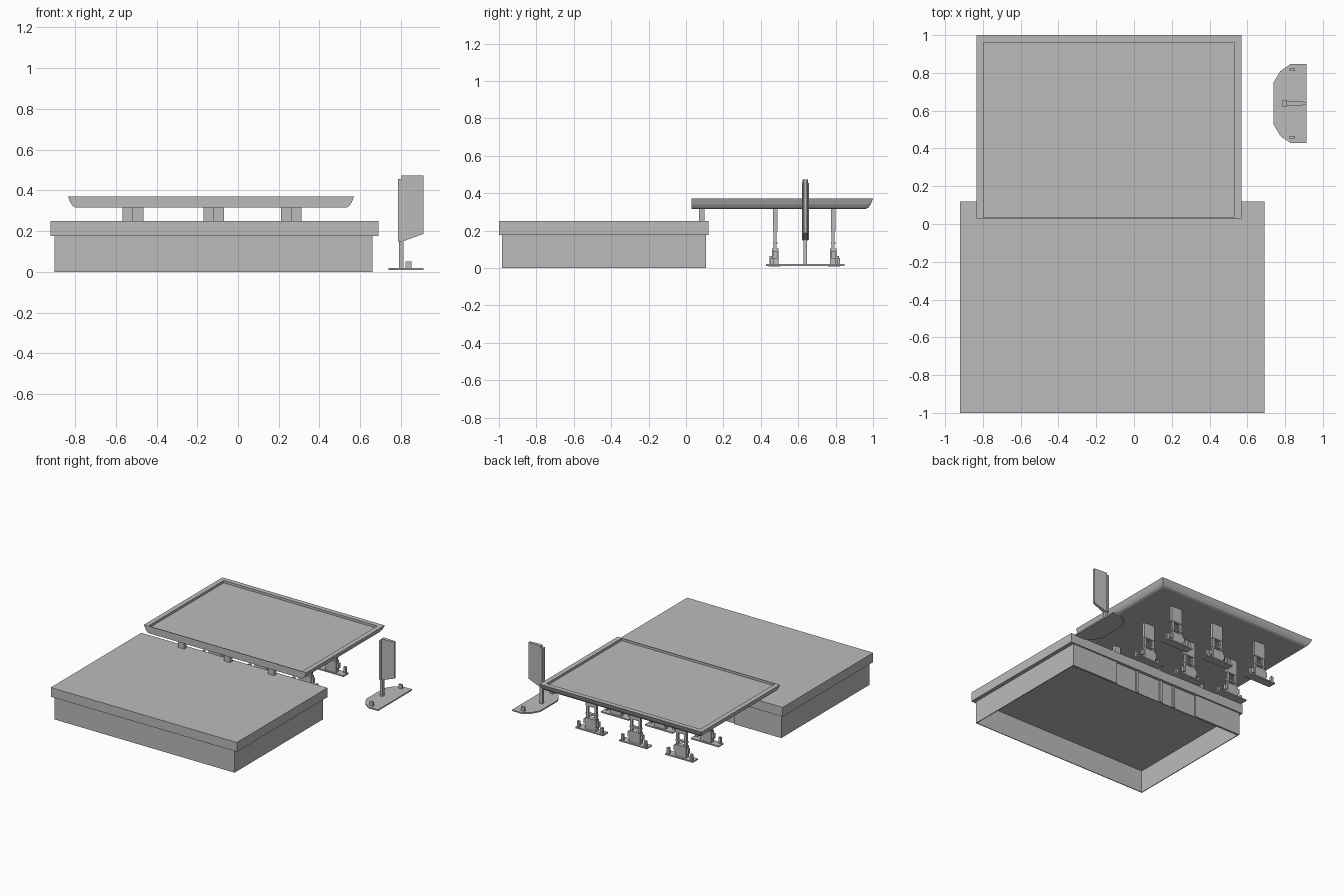
import bpy, bmesh

if "Cube" in bpy.data.objects:
    bpy.data.objects.remove(bpy.data.objects["Cube"])

grey = bpy.data.materials.new("plain_grey")
grey.diffuse_color = (0.5, 0.5, 0.5, 1)
grey.use_nodes = True
grey.node_tree.nodes["Principled BSDF"].inputs["Base Color"].default_value = grey.diffuse_color


def finish(name, bm):
    bmesh.ops.recalc_face_normals(bm, faces=bm.faces)
    me = bpy.data.meshes.new(name)
    bm.to_mesh(me)
    bm.free()
    me.materials.append(grey)
    ob = bpy.data.objects.new(name, me)
    bpy.context.collection.objects.link(ob)
    return ob


def box(name, x0, x1, y0, y1, z0, z1):
    bm = bmesh.new()
    bmesh.ops.create_cube(bm, size=1)
    for v in bm.verts:
        v.co = ((x0 + x1) / 2 + v.co.x * (x1 - x0),
                (y0 + y1) / 2 + v.co.y * (y1 - y0),
                (z0 + z1) / 2 + v.co.z * (z1 - z0))
    return finish(name, bm)


def loft(name, rings):
    """Skin a list of equal-length closed rings and cap both ends."""
    bm = bmesh.new()
    loops = [[bm.verts.new(p) for p in ring] for ring in rings]
    for a, b in zip(loops, loops[1:]):
        for i in range(len(a)):
            j = (i + 1) % len(a)
            bm.faces.new((a[i], a[j], b[j], b[i]))
    bm.faces.new(loops[0])
    bm.faces.new(loops[-1])
    return finish(name, bm)


# Shop: flat roof slab over thin walls, open underneath
box("shop_roof", -0.92, 0.69, -1.0, 0.12, 0.177, 0.25)
W = 0.006
box("shop_front_wall", -0.90, 0.66, -0.985, -0.985 + W, 0, 0.178)
box("shop_back_wall", -0.90, 0.66, 0.097 - W, 0.097, 0, 0.178)
box("shop_left_wall", -0.90, -0.90 + W, -0.985, 0.097, 0, 0.178)
box("shop_right_wall", 0.66 - W, 0.66, -0.985, 0.097, 0, 0.178)

# Mullions and end piers on the wall that faces the pumps
for x in (-0.50, -0.285, -0.165, 0.055, 0.26):
    box("window_mullion", x - 0.011, x + 0.011, 0.095, 0.108, 0, 0.178)
box("wall_pier_left", -0.90, -0.51, 0.095, 0.108, 0, 0.178)
box("wall_pier_right", 0.26, 0.66, 0.095, 0.108, 0, 0.178)

# Canopy: flared on three sides, straight toward the shop, sunken top
def canopy_ring(inset, z, front=0.03):
    x0, x1, y1 = -0.835 + inset, 0.57 - inset, 1.0 - inset
    return [(x0, front, z), (x1, front, z), (x1, y1, z), (x0, y1, z)]


loft("canopy", [canopy_ring(0.04, 0.315), canopy_ring(0.025, 0.322),
                canopy_ring(0.012, 0.34), canopy_ring(0, 0.37),
                canopy_ring(0.038, 0.37, 0.036), canopy_ring(0.038, 0.352, 0.036)])

# Pump islands: two mirrored rows of three, with columns up to the canopy
MID_Y = 0.632
for x in (-0.515, -0.118, 0.262):
    # short post between shop roof and canopy
    box("canopy_bracket", x - 0.052, x + 0.0, 0.07, 0.10, 0.25, 0.316)
    for s in (-1, 1):
        c = MID_Y + s * 0.155

        def part(name, dx0, dx1, d0, d1, z0, z1):
            ya, yb = sorted((c + s * d0, c + s * d1))
            box(name, x + dx0, x + dx1, ya, yb, z0, z1)

        part("island_slab", -0.12, 0.12, -0.028, 0.036, 0.008, 0.018)
        part("pump_cabinet", -0.048, 0.048, -0.018, 0.018, 0.016, 0.105)
        part("pump_head_rail", -0.048, 0.048, -0.012, 0.012, 0.128, 0.14)
        part("column_panel", -0.045, 0.05, -0.011, 0.011, 0.195, 0.316)
        for m in (-1, 1):
            a, b = sorted((m * 0.026, m * 0.046))
            part("column_leg", a, b, -0.008, 0.008, 0.10, 0.197)
            part("island_bollard", m * 0.1 - 0.01, m * 0.1 + 0.01,
                 0.012, 0.03, 0.016, 0.065)
            part("pump_nozzle", m * 0.056 - 0.008, m * 0.056 + 0.008,
                 -0.012, 0.012, 0.05, 0.09)

# Roadside sign: cut-corner base, two blocks, pole and tapered panel
half = [(0.912, 0.21), (0.83, 0.21), (0.775, 0.172), (0.738, 0.11)]
outline = [(x, 0.638 + y) for x, y in half] + [(x, 0.638 - y) for x, y in reversed(half)]
loft("sign_base", [[(x, y, z) for x, y in outline] for z in (0.01, 0.02)])
for s in (-1, 1):
    y = 0.638 + s * 0.178
    box("sign_base_block", 0.822, 0.852, y - 0.007, y + 0.007, 0.018, 0.052)
box("sign_pole", 0.79, 0.812, 0.628, 0.648, 0.018, 0.16)
box("sign_spine", 0.786, 0.806, 0.619, 0.657, 0.15, 0.455)
profile = [(0.804, 0.148), (0.912, 0.187), (0.912, 0.472), (0.804, 0.472)]
loft("sign_panel", [[(x, 0.638 + s * (0.015 if x < 0.85 else 0.008), z)
                     for x, z in profile] for s in (-1, 1)])
